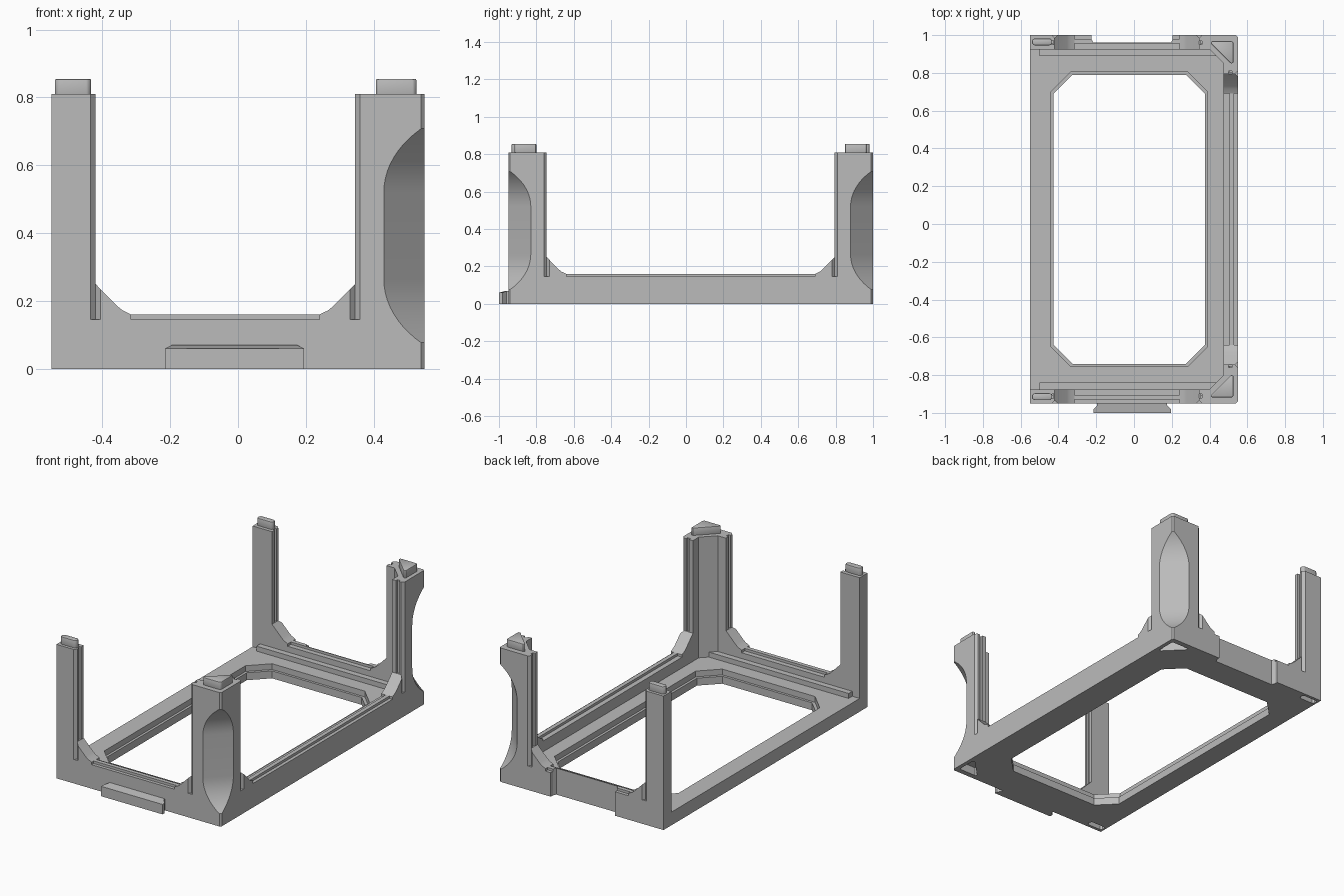
import bpy, bmesh, math

if "Cube" in bpy.data.objects:
    bpy.data.objects.remove(bpy.data.objects["Cube"])

YC = 0.025  # mirror plane between the front and back halves

mat = bpy.data.materials.new("grey plastic")
mat.diffuse_color = (0.5, 0.5, 0.5, 1)
mat.use_nodes = True
mat.node_tree.nodes["Principled BSDF"].inputs["Base Color"].default_value = mat.diffuse_color


def prism(name, pts, axis, lo, hi, back=False, bevel=0):
    """Extrude a 2D profile along an axis, optionally mirrored to the back."""
    place = {'x': lambda a, b, h: (h, a, b),
             'y': lambda a, b, h: (a, h, b),
             'z': lambda a, b, h: (a, b, h)}[axis]
    bm = bmesh.new()
    ends = [[bm.verts.new(place(a, b, h)) for a, b in pts] for h in (lo, hi)]
    n = len(pts)
    bm.faces.new(ends[0])
    bm.faces.new(ends[1])
    for i in range(n):
        j = (i + 1) % n
        bm.faces.new((ends[0][i], ends[0][j], ends[1][j], ends[1][i]))
    if back:
        for v in bm.verts:
            v.co.y = 2 * YC - v.co.y
    bmesh.ops.recalc_face_normals(bm, faces=bm.faces)
    if bevel:
        bmesh.ops.bevel(bm, geom=bm.edges[:], offset=bevel, segments=2,
                        profile=0.5, affect='EDGES', clamp_overlap=True)
    me = bpy.data.meshes.new(name)
    bm.to_mesh(me)
    bm.free()
    me.materials.append(mat)
    ob = bpy.data.objects.new(name, me)
    bpy.context.collection.objects.link(ob)
    return ob


def rect(a0, a1, b0, b1):
    return [(a0, b0), (a1, b0), (a1, b1), (a0, b1)]


def octagon(x0, x1, y0, y1, c):
    return [(x0 + c, y0), (x1 - c, y0), (x1, y0 + c), (x1, y1 - c),
            (x1 - c, y1), (x0 + c, y1), (x0, y1 - c), (x0, y0 + c)]


def combine(target, tool, op):
    """Apply a boolean and remove the tool."""
    m = target.modifiers.new(op, 'BOOLEAN')
    m.operation, m.solver, m.object = op, 'EXACT', tool
    bpy.context.view_layer.objects.active = target
    bpy.ops.object.modifier_apply(modifier=m.name)
    bpy.data.objects.remove(tool)


# Floor plate
frame = prism("frame", rect(-0.55, 0.5, -0.9, 0.95), 'z', 0, 0.08)
adds, cuts = [], []

# Right wall with raised tongue along its top
adds.append(prism("right_wall", [
    (0.475, 0), (0.55, 0), (0.55, 0.145), (0.53, 0.145), (0.53, 0.16),
    (0.505, 0.16), (0.505, 0.145), (0.475, 0.145)], 'z', -0.87, 0.92))
for v in adds[-1].data.vertices:   # turn the (x, z) profile to run along y
    x, z, y = v.co
    v.co = (x, y, z)
bm = bmesh.new()
bm.from_mesh(adds[-1].data)
bmesh.ops.recalc_face_normals(bm, faces=bm.faces)
bm.to_mesh(adds[-1].data)
bm.free()

left_post = [(-0.55, -0.95), (-0.435, -0.95), (-0.42, -0.935), (-0.42, -0.92),
             (-0.435, -0.92), (-0.435, -0.90), (-0.42, -0.90),
             (-0.42, -0.875), (-0.55, -0.875)]
corner_post = [(0.54, -0.95), (0.36, -0.95), (0.345, -0.935), (0.345, -0.92),
               (0.36, -0.92), (0.36, -0.90), (0.345, -0.90), (0.345, -0.875),
               (0.40, -0.875), (0.475, -0.80), (0.475, -0.745),
               (0.50, -0.745), (0.50, -0.76), (0.52, -0.76), (0.52, -0.745),
               (0.535, -0.745), (0.55, -0.76), (0.55, -0.94)]
wall = [(-0.95, 0), (-0.95, 0.145), (-0.93, 0.145), (-0.93, 0.16),
        (-0.905, 0.16), (-0.905, 0.145), (-0.875, 0.145), (-0.875, 0.11),
        (-0.84, 0.11), (-0.84, 0)]
gusset = [(-0.01, 0.1), (-0.01, 0.25), (0, 0.25), (0.065, 0.184),
          (0.08, 0.172), (0.105, 0.16), (0.105, 0.1)]
slot_peg = octagon(-0.54, -0.433, -0.932, -0.896, 0.01)
tri_peg = [(0.405, -0.908), (0.412, -0.918), (0.518, -0.918),
           (0.526, -0.91), (0.526, -0.803), (0.514, -0.799)]

# Corner scoop profile: distance out along the diagonal, against height
R, D, Z0, Z1 = 0.266, 0.085, 0.265, 0.52
arc = [(-D + R * (1 - math.cos(t)), R * math.sin(t))
       for t in [0.95 * i / 12 for i in range(13)]]
scoop = ([(u, Z1 + h) for u, h in reversed(arc)]
         + [(u, Z0 - h) for u, h in arc] + [(0.2, Z0 - 0.22), (0.2, Z1 + 0.22)])

for back in (False, True):
    # Walls, posts and gussets
    adds += [
        prism("end_wall", wall, 'x', -0.5, 0.5, back),
        prism("left_post", left_post, 'z', 0, 0.81, back),
        prism("corner_post", corner_post, 'z', 0, 0.81, back),
        prism("gusset", [(-0.42 + a, z) for a, z in gusset], 'y',
              -0.95, -0.875, back),
        prism("gusset", [(0.345 - a, z) for a, z in gusset], 'y',
              -0.95, -0.875, back),
        prism("side_gusset", [(-0.745 + a, z) for a, z in gusset], 'x',
              0.475, 0.55, back)]
    # V grooves running down past the gussets
    for x in (-0.42, 0.345):
        cuts.append(prism("v_groove", [(x - 0.016, -0.951), (x, -0.935),
                    (x + 0.016, -0.951)], 'z', 0.145, 0.4, back))
    cuts.append(prism("v_groove", [(0.551, -0.761), (0.535, -0.745),
                (0.551, -0.729)], 'z', 0.145, 0.4, back))
    # Sockets underneath, matching the pegs
    cuts.append(prism("slot_socket", slot_peg, 'z', -0.05, 0.05, back))
    cuts.append(prism("corner_socket", tri_peg, 'z', -0.05, 0.05, back))
    # Concave scoop on the outer corner
    cutter = prism("scoop", scoop, 'x', -0.3, 0.3)
    k = math.sqrt(0.5)
    for v in cutter.data.vertices:
        t, u, z = v.co
        y = -0.95 + k * (t - u)
        v.co = (0.55 + k * (t + u), 2 * YC - y if back else y, z)
    bm = bmesh.new()
    bm.from_mesh(cutter.data)
    bmesh.ops.recalc_face_normals(bm, faces=bm.faces)
    bm.to_mesh(cutter.data)
    bm.free()
    cuts.append(cutter)

# Window through the floor, with a wider step at the top
cuts.append(prism("window", octagon(-0.425, 0.375, -0.74, 0.79, 0.1),
                  'z', -0.1, 0.2))
cuts.append(prism("window_step", octagon(-0.44, 0.39, -0.755, 0.805, 0.105),
                  'z', 0.045, 0.2))
# Slot in the back wall
cuts.append(prism("back_slot", [(-0.215, 0.96), (0.195, 0.96), (0.205, 0.98),
            (0.205, 1.1), (-0.225, 1.1), (-0.225, 0.98)], 'z', -0.1, 0.3))

for part in adds:
    combine(frame, part, 'UNION')
for part in cuts:
    combine(frame, part, 'DIFFERENCE')

# Front tab, widening outwards, with a sloped top lip
tab = prism("front_tab", [(-0.195, -0.94), (0.175, -0.94), (0.175, -0.96),
            (0.195, -0.98), (0.195, -1.0), (-0.215, -1.0), (-0.215, -0.98),
            (-0.195, -0.96)], 'z', 0, 0.07)
for v in tab.data.vertices:
    if v.co.z > 0.05 and v.co.y < -0.97:
        v.co.z = 0.06

# Pegs on top of the posts
pegs = []
for back in (False, True):
    side = "back" if back else "front"
    pegs.append(prism(side + "_slot_peg", slot_peg, 'z', 0.80, 0.855, back, 0.005))
    pegs.append(prism(side + "_corner_peg", tri_peg, 'z', 0.80, 0.855, back, 0.004))

# Smooth the curved scoops and rounded pegs, keep edges sharp
bpy.ops.object.select_all(action='DESELECT')
for ob in [frame] + pegs:
    ob.select_set(True)
bpy.context.view_layer.objects.active = frame
bpy.ops.object.shade_smooth_by_angle(angle=math.radians(25))
